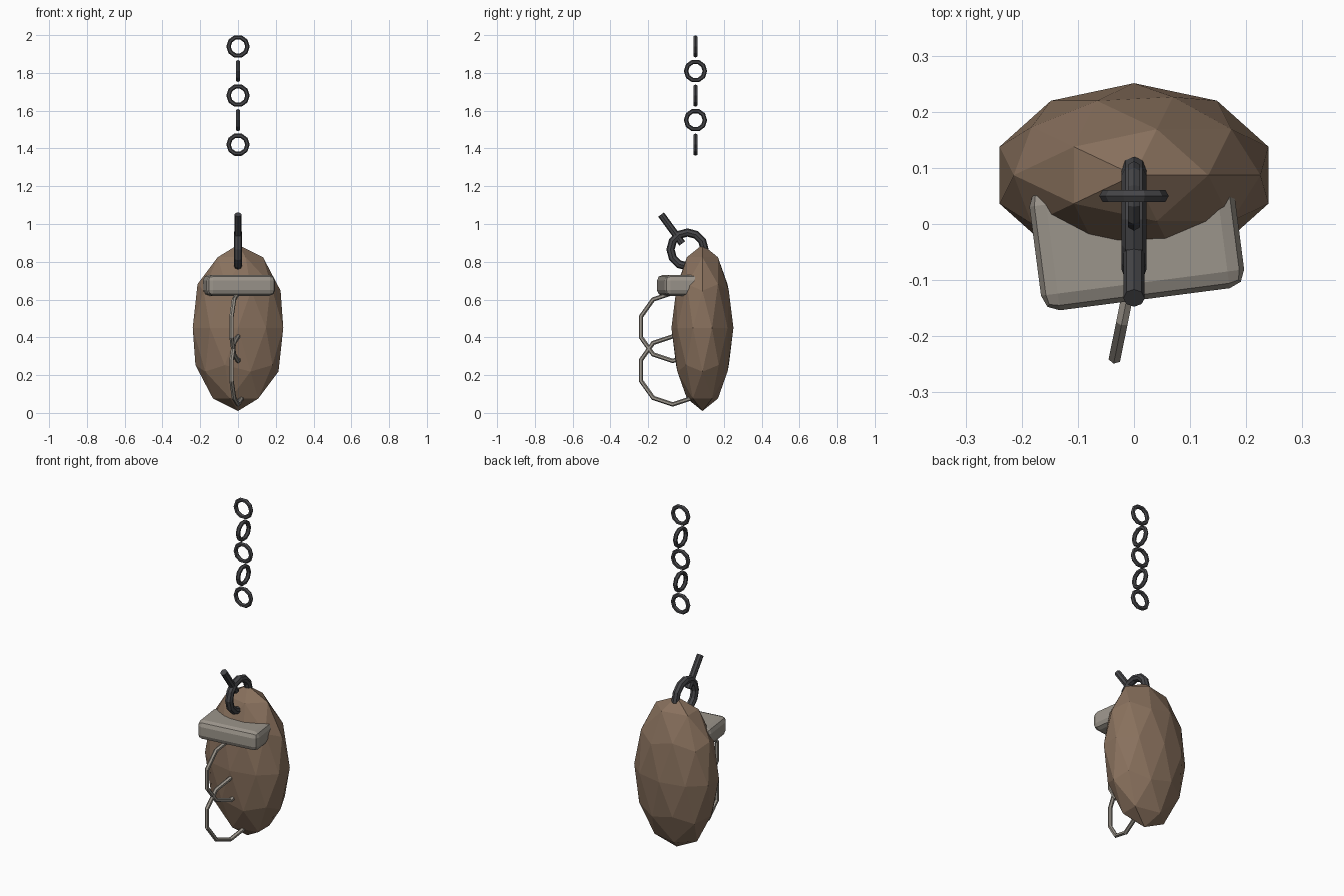
import bpy
from math import radians, pi
from mathutils import Vector, Matrix

if "Cube" in bpy.data.objects:
    bpy.data.objects.remove(bpy.data.objects["Cube"])


def material(name, rgb):
    m = bpy.data.materials.new(name)
    m.diffuse_color = (*rgb, 1)
    m.use_nodes = True
    m.node_tree.nodes["Principled BSDF"].inputs["Base Color"].default_value = m.diffuse_color
    return m


hide = material("hide", (0.25, 0.165, 0.11))
iron = material("iron", (0.06, 0.06, 0.065))
bone = material("bone", (0.33, 0.30, 0.26))


def finish(name, mat):
    o = bpy.context.object
    o.name = name
    o.data.materials.append(mat)
    return o


def ring(name, loc, major, minor, normal, first, mat, sides=10, minor_sides=6):
    # torus lying across "normal", first vertex pointing along "first"
    bpy.ops.mesh.primitive_torus_add(major_radius=major, minor_radius=minor,
                                     major_segments=sides, minor_segments=minor_sides)
    o = finish(name, mat)
    x, z = Vector(first).normalized(), Vector(normal).normalized()
    rot = Matrix((x, z.cross(x), z)).transposed().to_4x4()
    o.matrix_world = Matrix.Translation(loc) @ rot
    return o


# faceted sack body
bpy.ops.mesh.primitive_ico_sphere_add(subdivisions=2, radius=1, location=(0, 0.087, 0.45))
body = finish("sack_body", hide)
body.scale = (0.252, 0.164, 0.44)

# rounded bar across the front
bpy.ops.mesh.primitive_cube_add(size=1, location=(0.005, -0.025, 0.675),
                                rotation=(0, 0, radians(7.4)))
bar = finish("front_bar", bone)
bar.scale = (0.365, 0.22, 0.11)
bpy.ops.object.transform_apply(location=False, rotation=False, scale=True)
bev = bar.modifiers.new("bevel", "BEVEL")
bev.width = 0.03
bev.segments = 2

# two wire hoops, half sunk into the body
for i, z in enumerate((0.455, 0.225)):
    ring(f"wire_hoop_{i + 1}", (0, -0.07, z), 0.18, 0.012,
         Matrix.Rotation(-0.2, 3, "Z") @ Vector((1, 0, 0)), (0, 0, 1), bone)

# hanging ring and its pin
ring("hanging_ring", (0, 0.008, 0.865), 0.09, 0.022, (1, 0, 0), (0, 1, 0), iron, 12, 8)
a, b = Vector((0, -0.02, 0.897)), Vector((0, -0.132, 1.05))
bpy.ops.mesh.primitive_cylinder_add(vertices=8, radius=0.019, depth=(b - a).length,
                                    location=(a + b) / 2)
pin = finish("ring_pin", iron)
pin.rotation_mode = "QUATERNION"
pin.rotation_quaternion = (b - a).to_track_quat("Z", "Y")

# chain of links, alternately turned
for i in range(5):
    flat = i % 2 == 0
    ring(f"chain_link_{i + 1}", (0, 0.05, 1.94 - 0.13 * i), 0.05, 0.012,
         (0, 1, 0) if flat else (1, 0, 0), (1, 0, 0) if flat else (0, 1, 0), iron)
